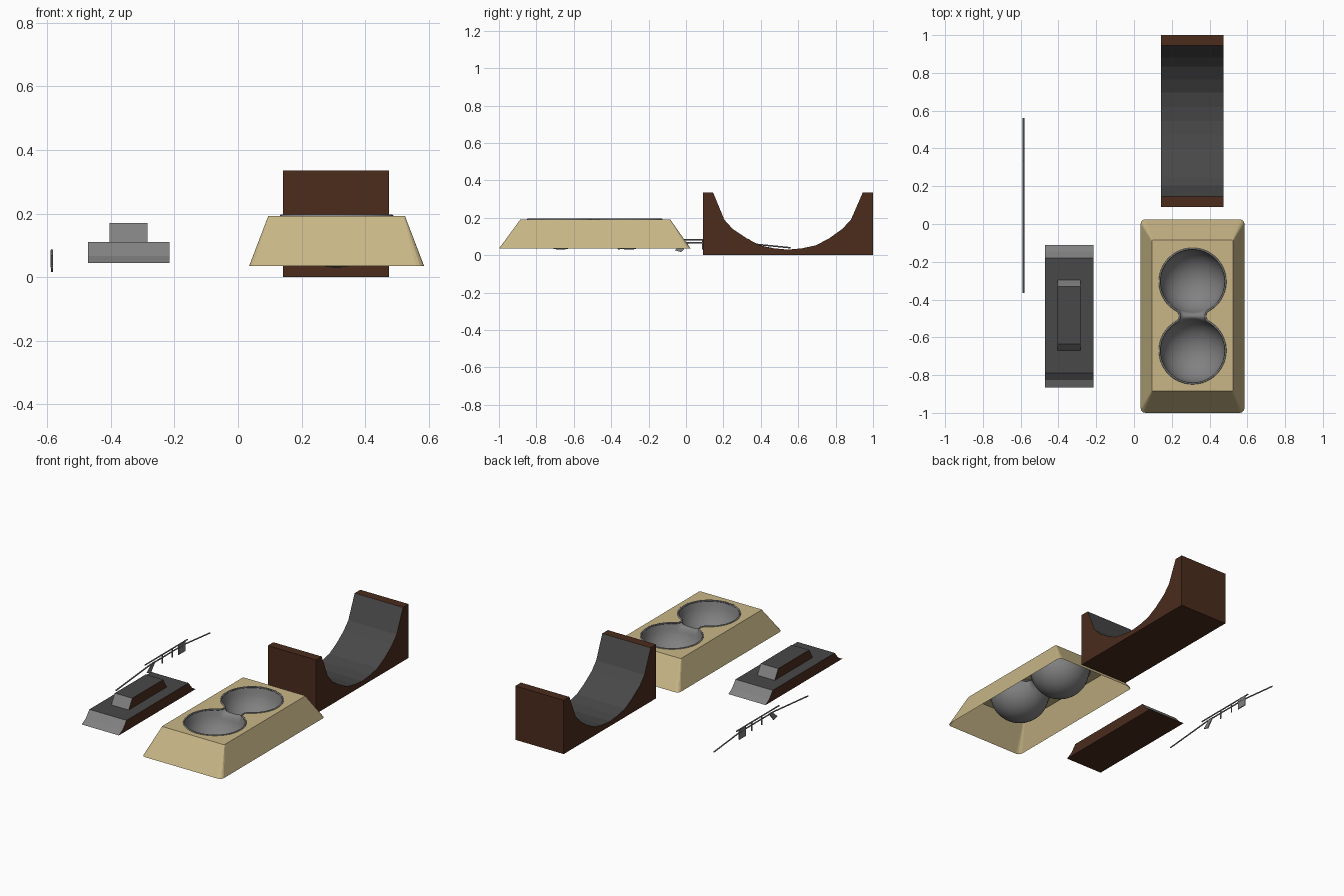
import bpy, bmesh
from math import sin, cos, pi, atan2, sqrt, radians
from mathutils import Vector

if "Cube" in bpy.data.objects:
    bpy.data.objects.remove(bpy.data.objects["Cube"])


def material(name, rgb):
    m = bpy.data.materials.new(name)
    m.diffuse_color = (*rgb, 1)
    m.use_nodes = True
    m.node_tree.nodes["Principled BSDF"].inputs["Base Color"].default_value = m.diffuse_color
    return m


BROWN = material("brown_wood", (0.07, 0.025, 0.012))
DARK = material("dark_grip", (0.065, 0.065, 0.065))
GREY = material("grey_metal", (0.22, 0.22, 0.22))
TAN = material("tan_wood", (0.58, 0.47, 0.24))


def add_object(name, bm, mats):
    me = bpy.data.meshes.new(name)
    bm.to_mesh(me)
    bm.free()
    for m in mats:
        me.materials.append(m)
    ob = bpy.data.objects.new(name, me)
    bpy.context.collection.objects.link(ob)
    return ob


def prism(name, profile, x0, x1, mats, slots=None):
    """Extrude a (y, z) profile along x; slots maps edge index to material."""
    bm = bmesh.new()
    a = [bm.verts.new((x0, y, z)) for y, z in profile]
    b = [bm.verts.new((x1, y, z)) for y, z in profile]
    bm.faces.new(a)
    bm.faces.new(b[::-1])
    n = len(profile)
    for i in range(n):
        j = (i + 1) % n
        f = bm.faces.new((a[i], b[i], b[j], a[j]))
        f.material_index = (slots or {}).get(i, 0)
    bmesh.ops.recalc_face_normals(bm, faces=bm.faces)
    return add_object(name, bm, mats)


def linspace(a, b, n):
    return [a + (b - a) * i / (n - 1) for i in range(n)]


# Half pipe: brown block with a dark curved riding surface
curve = [(0.145, 0.335), (0.205, 0.19), (0.25, 0.14), (0.325, 0.09), (0.395, 0.053),
         (0.47, 0.037), (0.545, 0.03), (0.62, 0.037), (0.695, 0.053), (0.765, 0.09),
         (0.835, 0.14), (0.882, 0.19), (0.945, 0.335)]
prism("half_pipe", [(0.09, 0), (0.09, 0.335)] + curve + [(1.0, 0.335), (1.0, 0)],
      0.142, 0.475, [BROWN, DARK], {i: 1 for i in range(2, 14)})

# Low pad with sloped ends, and the smaller block on top
prism("pad_base", [(-0.865, 0.045), (-0.825, 0.067), (-0.79, 0.11), (-0.18, 0.11),
                   (-0.145, 0.067), (-0.11, 0.045)],
      -0.471, -0.215, [BROWN, DARK, GREY], {0: 2, 1: 2, 2: 1, 3: 2, 4: 2})
prism("pad_block", [(-0.67, 0.109), (-0.635, 0.17), (-0.33, 0.17), (-0.295, 0.109)],
      -0.404, -0.284, [BROWN, DARK, GREY], {0: 2, 1: 1, 2: 2})

# Double bowl: outline of two circles joined by a filleted neck
CX, CY, TOP = 0.31, -0.4875, 0.192
R, RHO, H = 0.174, 0.035, 0.1825
xf = sqrt((R + RHO) ** 2 - H * H)
phi, neck = atan2(xf, H), atan2(xf - RHO, H)


def outline_radius(t):
    t = abs((t + pi) % (2 * pi) - pi)
    if t <= neck + 1e-6:
        return H / cos(t)
    if t >= phi - 1e-6:
        return R
    d = sin(t) * xf + cos(t) * H
    return d - sqrt(max(0, RHO ** 2 - (xf * xf + H * H - d * d)))


thetas = (linspace(-neck, neck, 11)[:-1] + linspace(neck, phi, 6)[:-1]
          + linspace(phi, 2 * pi - phi, 49)[:-1] + linspace(2 * pi - phi, 2 * pi - neck, 6)[:-1])


def place(x, v, z, side):
    return Vector((CX + side * x, CY + side * (v - H), z))


bm = bmesh.new()
for side in (1, -1):
    bottom = bm.verts.new(place(0, 0, TOP - 0.162, side))
    inner = None
    for k in range(1, 12):
        ring = []
        for t in thetas:
            if k < 11:
                a = radians(80) * k / 10
                r, z = 0.17 * sin(a), TOP - 0.162 * cos(a)
            else:
                r = outline_radius(t)
                dip = sqrt(max(0, 1 - (t / neck) ** 2)) if abs(t) < neck else 0
                z = TOP - 0.014 * dip
            ring.append(bm.verts.new(place(r * sin(t), r * cos(t), z, side)))
        for i in range(len(ring)):
            j = (i + 1) % len(ring)
            if inner:
                bm.faces.new((inner[i], inner[j], ring[j], ring[i]))
            else:
                bm.faces.new((bottom, ring[j], ring[i]))
        inner = ring
bmesh.ops.remove_doubles(bm, verts=bm.verts, dist=1e-5)
for f in bm.faces:
    f.smooth = True
add_object("double_bowl", bm, [GREY])

# Rim loop shared by the deck opening and the coping
rim = []
for side in (1, -1):
    for t in thetas[10:] :
        r = outline_radius(t)
        rim.append(place(r * sin(t), r * cos(t), TOP, side))
    r = outline_radius(neck)
    rim.append(place(-r * sin(neck), r * cos(neck), TOP, side))
rim = [p for i, p in enumerate(rim) if (p - rim[i - 1]).length > 1e-5]


def rounded_rect(x0, x1, y0, y1, r, z):
    pts = []
    for cx, cy, a0 in ((x1 - r, y1 - r, 0), (x0 + r, y1 - r, 90),
                       (x0 + r, y0 + r, 180), (x1 - r, y0 + r, 270)):
        for s in range(4):
            a = radians(a0 + 30 * s)
            pts.append((cx + r * cos(a), cy + r * sin(a), z))
    return pts


# Tan deck and sloped skirt, open underneath
bm = bmesh.new()
low = [bm.verts.new(p) for p in rounded_rect(0.035, 0.585, -1.0, 0.025, 0.025, 0.035)]
high = [bm.verts.new(p) for p in rounded_rect(0.095, 0.525, -0.885, -0.085, 0.006, TOP)]
hole = [bm.verts.new(p) for p in rim]
for i in range(len(low)):
    j = (i + 1) % len(low)
    bm.faces.new((low[i], low[j], high[j], high[i]))
edges = []
for loop in (high, hole):
    for i in range(len(loop)):
        pair = (loop[i - 1], loop[i])
        edges.append(bm.edges.get(pair) or bm.edges.new(pair))
bmesh.ops.triangle_fill(bm, edges=edges, use_beauty=True, normal=(0, 0, 1))
bmesh.ops.recalc_face_normals(bm, faces=bm.faces)
add_object("bowl_deck", bm, [TAN])


def tube(name, pts, radius, cyclic=False, res=2):
    cu = bpy.data.curves.new(name, 'CURVE')
    cu.dimensions = '3D'
    cu.bevel_depth = radius
    cu.bevel_resolution = res
    cu.use_fill_caps = True
    sp = cu.splines.new('POLY')
    sp.points.add(len(pts) - 1)
    for p, co in zip(sp.points, pts):
        p.co = (*co, 1)
    sp.use_cyclic_u = cyclic
    cu.materials.append(GREY)
    ob = bpy.data.objects.new(name, cu)
    bpy.context.collection.objects.link(ob)


# Rounded coping around the bowls
tube("bowl_coping", rim, 0.005, True)

# Grind rail: sloped lower bar, flat upper bar, legs and end plates
RX = -0.585
tube("lower_rail", [(RX, -0.365, 0.035), (RX, -0.03, 0.066), (RX, 0.3, 0.066), (RX, 0.56, 0.04)],
     0.004)
tube("upper_rail", [(RX, -0.08, 0.084), (RX, 0.34, 0.084)], 0.004)
for i, y in enumerate((0.09, 0.19)):
    tube(f"rail_leg_{i + 1}", [(RX, y, 0.03), (RX, y, 0.084)], 0.004)
prism("rail_plate", [(0.25, 0.022), (0.315, 0.022), (0.315, 0.084), (0.25, 0.084)],
      RX - 0.003, RX + 0.003, [GREY])
prism("rail_brace", [(-0.06, 0.027), (-0.025, 0.016), (0.02, 0.07), (-0.01, 0.07)],
      RX - 0.003, RX + 0.003, [GREY])
